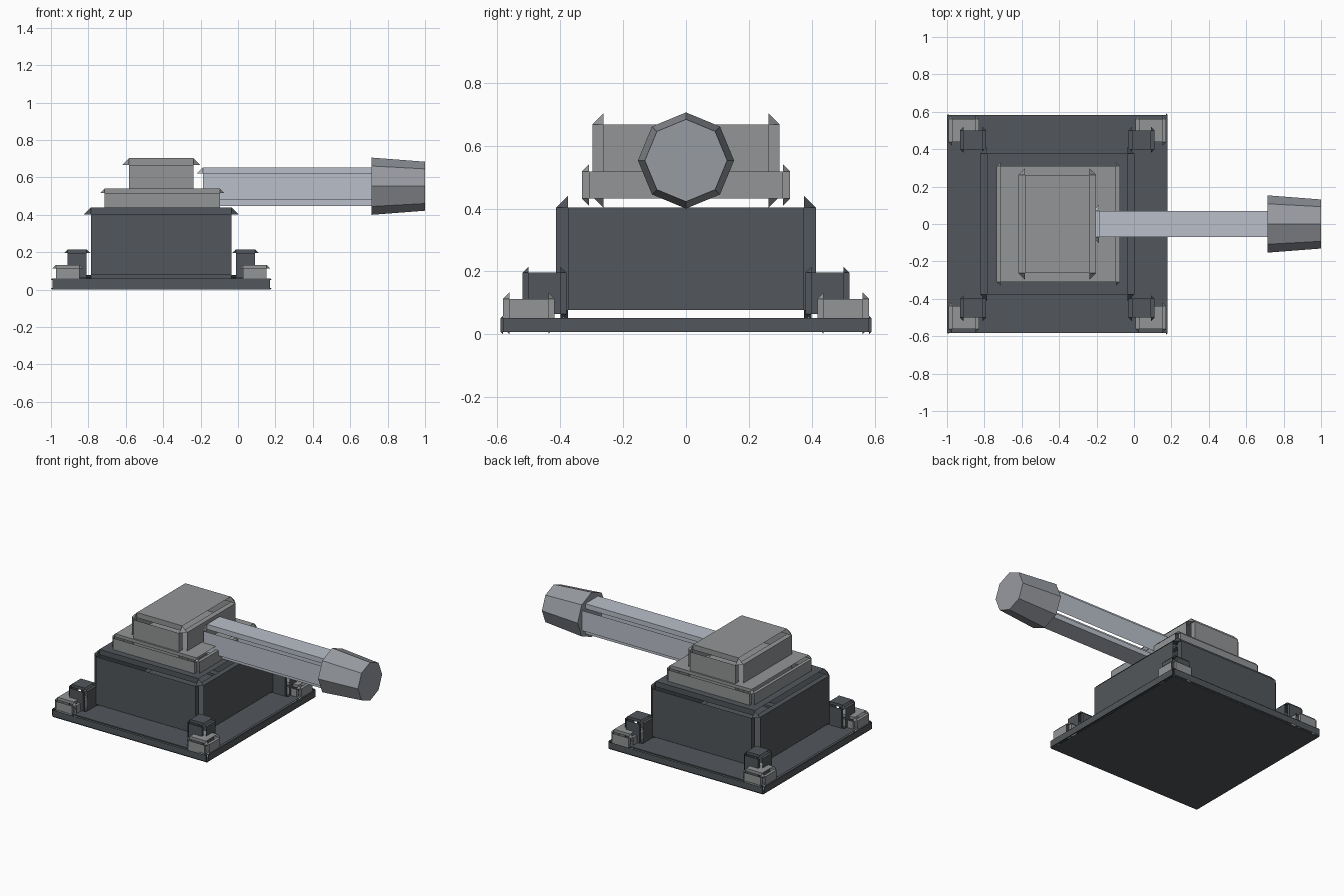
import bpy
import bmesh
import math
from itertools import product
from mathutils import Matrix, Vector

cube = bpy.data.objects.get("Cube")
if cube:
    bpy.data.objects.remove(cube)


def make_material(name, rgb):
    mat = bpy.data.materials.new(name)
    mat.use_nodes = True
    color = (*rgb, 1.0)
    mat.diffuse_color = color
    mat.node_tree.nodes["Principled BSDF"].inputs["Base Color"].default_value = color
    return mat


DARK = make_material("dark armour", (0.085, 0.094, 0.104))
GREY = make_material("grey armour", (0.29, 0.30, 0.305))
STEEL = make_material("pale steel", (0.49, 0.53, 0.59))
MUZZLE = make_material("muzzle steel", (0.31, 0.325, 0.355))


def finish(bm, name, mat):
    mesh = bpy.data.meshes.new(name)
    bm.to_mesh(mesh)
    bm.free()
    mesh.materials.append(mat)
    obj = bpy.data.objects.new(name, mesh)
    bpy.context.collection.objects.link(obj)
    return obj


def plated_block(name, center, half, z0, z1, bevel, mat):
    """Box of six plates with corner triangles and stepped, slotted edge strips."""
    mid = Vector((center[0], center[1], (z0 + z1) / 2))
    size = (half[0], half[1], (z1 - z0) / 2)
    bm = bmesh.new()
    verts = {}
    for signs in product((-1, 1), repeat=3):
        for k in range(3):
            offset = [s * (size[j] - (0 if j == k else bevel))
                      for j, s in enumerate(signs)]
            verts[signs, k] = bm.verts.new(mid + Vector(offset))

    def add_face(keys):
        face = bm.faces.new([verts[key] for key in keys])
        face.normal_update()
        if face.normal.dot(face.calc_center_median() - mid) < 0:
            face.normal_flip()

    def corner(axis, along, s1, s2):
        signs = [0, 0, 0]
        signs[axis], signs[(axis + 1) % 3], signs[(axis + 2) % 3] = along, s1, s2
        return tuple(signs)

    for axis in range(3):
        # Main plates
        for side in (-1, 1):
            ring = [(-1, -1), (1, -1), (1, 1), (-1, 1)]
            add_face([(corner(axis, side, a, b), axis) for a, b in ring])
        # Edge strips
        other = (axis - 1) % 3
        for a, b in product((-1, 1), repeat=2):
            low, high = corner(axis, -1, a, b), corner(axis, 1, a, b)
            add_face([(low, axis), (high, axis), (high, other), (low, other)])
    # Corner triangles
    for signs in product((-1, 1), repeat=3):
        add_face([(signs, k) for k in range(3)])
    return finish(bm, name, mat)


# Base, body and turret tiers share one centre
CX = -0.41
plated_block("base_plate", (CX, 0), (0.59, 0.59), 0.0, 0.06, 0.008, DARK)
plated_block("body", (CX, 0), (0.413, 0.413), 0.04, 0.44, 0.037, DARK)
plated_block("turret_ring", (CX + 0.005, 0), (0.331, 0.331), 0.41, 0.54, 0.022, GREY)
plated_block("turret_head", (CX, 0), (0.208, 0.298), 0.403, 0.703, 0.036, GREY)

# Corner feet and posts
for sx, sy in product((-1, 1), repeat=2):
    label = ("front" if sy < 0 else "back") + ("_left" if sx > 0 else "_right")
    plated_block(label + "_foot", (CX + sx * 0.5, sy * 0.5),
                 (0.082, 0.082), 0.001, 0.133, 0.02, GREY)
    plated_block(label + "_post", (CX + sx * 0.45, sy * 0.45),
                 (0.07, 0.07), 0.045, 0.215, 0.019, DARK)

# Barrel
plated_block("barrel", (0.265, 0), (0.487, 0.103), 0.448, 0.654, 0.034, STEEL)

# Eight-sided tapering muzzle
bm = bmesh.new()
place = Matrix.Translation((0.857, 0, 0.553)) @ Matrix.Rotation(math.pi / 2, 4, "Y")
bmesh.ops.create_cone(bm, cap_ends=True, segments=8, radius1=0.153,
                      radius2=0.131, depth=0.286, matrix=place)
finish(bm, "muzzle", MUZZLE)
